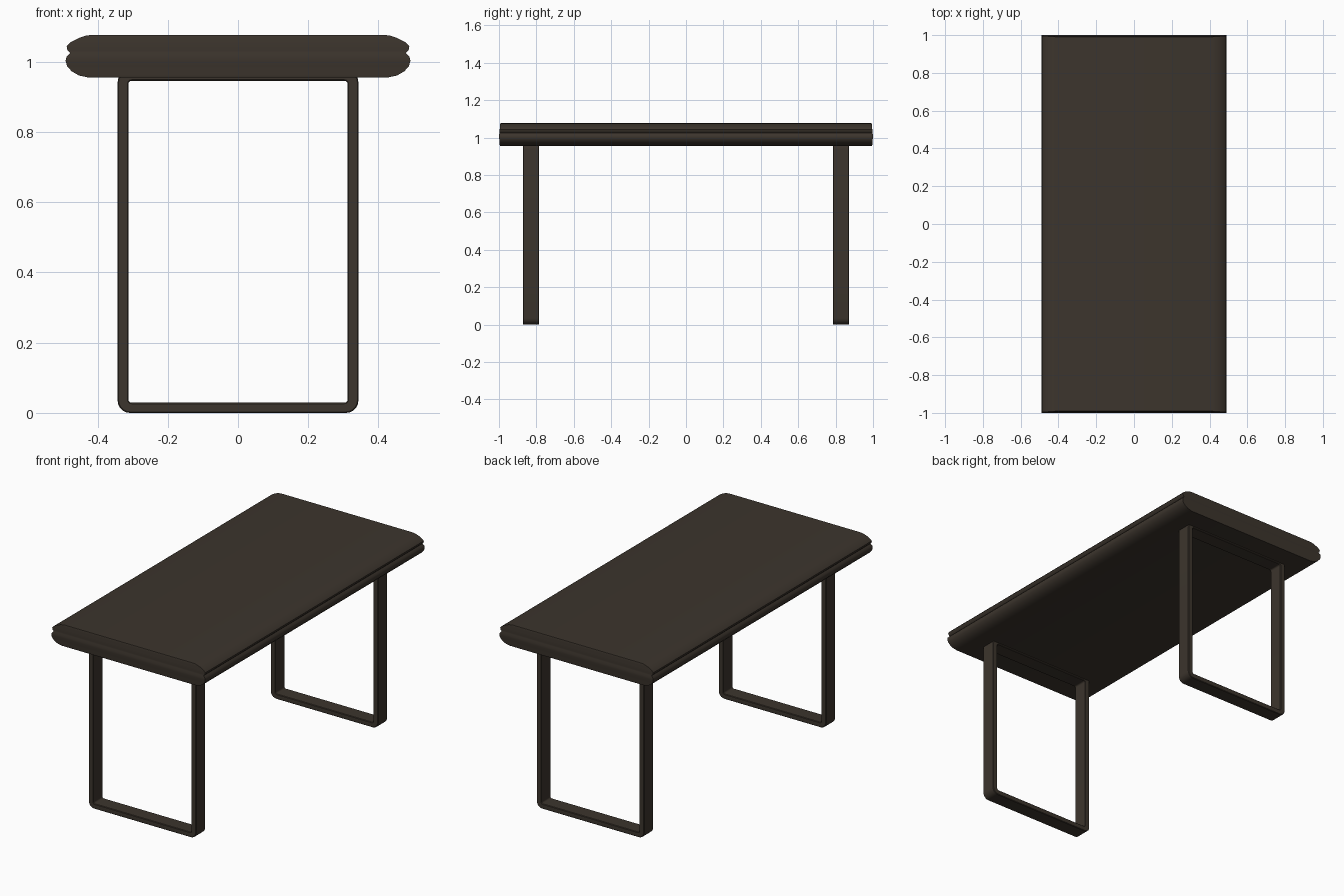
import bpy, bmesh, math

cube = bpy.data.objects.get("Cube")
if cube:
    bpy.data.objects.remove(cube, do_unlink=True)

COLOUR = (0.045, 0.035, 0.026, 1.0)
wood = bpy.data.materials.new("dark brown wood")
wood.use_nodes = True
wood.diffuse_color = COLOUR
bsdf = wood.node_tree.nodes["Principled BSDF"]
bsdf.inputs["Base Color"].default_value = COLOUR
bsdf.inputs["Roughness"].default_value = 0.8


def finish(bm, name):
    """Turn a bmesh into a smooth shaded object."""
    bmesh.ops.recalc_face_normals(bm, faces=bm.faces)
    mesh = bpy.data.meshes.new(name)
    bm.to_mesh(mesh)
    bm.free()
    mesh.materials.append(wood)
    obj = bpy.data.objects.new(name, mesh)
    bpy.context.collection.objects.link(obj)
    bpy.ops.object.select_all(action='DESELECT')
    obj.select_set(True)
    bpy.context.view_layer.objects.active = obj
    bpy.ops.object.shade_smooth_by_angle(angle=math.radians(35))
    return obj


def bridge(bm, a, b):
    for i in range(len(a)):
        j = (i + 1) % len(a)
        bm.faces.new((a[i], a[j], b[j], b[i]))


# Tabletop: stacked rectangles (height, half width, half length) give
# rounded long edges with a groove between the two slabs
LAYERS = [
    (0.955, 0.425, 0.994), (0.961, 0.453, 0.996), (0.973, 0.474, 0.997),
    (0.988, 0.487, 0.998), (1.003, 0.491, 1.0), (1.015, 0.488, 1.0),
    (1.025, 0.478, 0.996), (1.033, 0.486, 0.996), (1.044, 0.488, 0.996),
    (1.055, 0.478, 0.995), (1.067, 0.455, 0.994), (1.074, 0.435, 0.993),
    (1.077, 0.415, 0.991),
]
bm = bmesh.new()
rings = [[bm.verts.new((sx * hx, sy * hy, z))
          for sx, sy in ((-1, -1), (1, -1), (1, 1), (-1, 1))]
         for z, hx, hy in LAYERS]
for lower, upper in zip(rings, rings[1:]):
    bridge(bm, lower, upper)
bm.faces.new(rings[0])
bm.faces.new(rings[-1])
finish(bm, "tabletop")


def rounded_rect(hx, z0, z1, r, steps=5):
    """Points of a rounded rectangle in the xz plane."""
    corners = ((hx - r, z1 - r), (r - hx, z1 - r), (r - hx, z0 + r), (hx - r, z0 + r))
    points = []
    for k, (cx, cz) in enumerate(corners):
        for s in range(steps + 1):
            a = math.pi / 2 * (k + s / steps)
            points.append((cx + r * math.cos(a), cz + r * math.sin(a)))
    return points


# Leg frames: closed flat-bar loops, with softened edges
def leg_frame(name, y0, y1):
    c = 0.003
    outer, outer_in = rounded_rect(0.343, 0, 0.976, 0.035), rounded_rect(0.343 - c, c, 0.976 - c, 0.032)
    inner, inner_in = rounded_rect(0.312, 0.029, 0.946, 0.009), rounded_rect(0.312 + c, 0.029 - c, 0.946 + c, 0.012)
    section = [(outer_in, y0), (outer, y0 + c), (outer, y1 - c), (outer_in, y1),
               (inner_in, y1), (inner, y1 - c), (inner, y0 + c), (inner_in, y0)]
    bm = bmesh.new()
    loops = [[bm.verts.new((x, y, z)) for x, z in pts] for pts, y in section]
    for i, loop in enumerate(loops):
        bridge(bm, loop, loops[(i + 1) % len(loops)])
    finish(bm, name)


leg_frame("front_leg_frame", -0.872, -0.786)
leg_frame("back_leg_frame", 0.786, 0.872)
